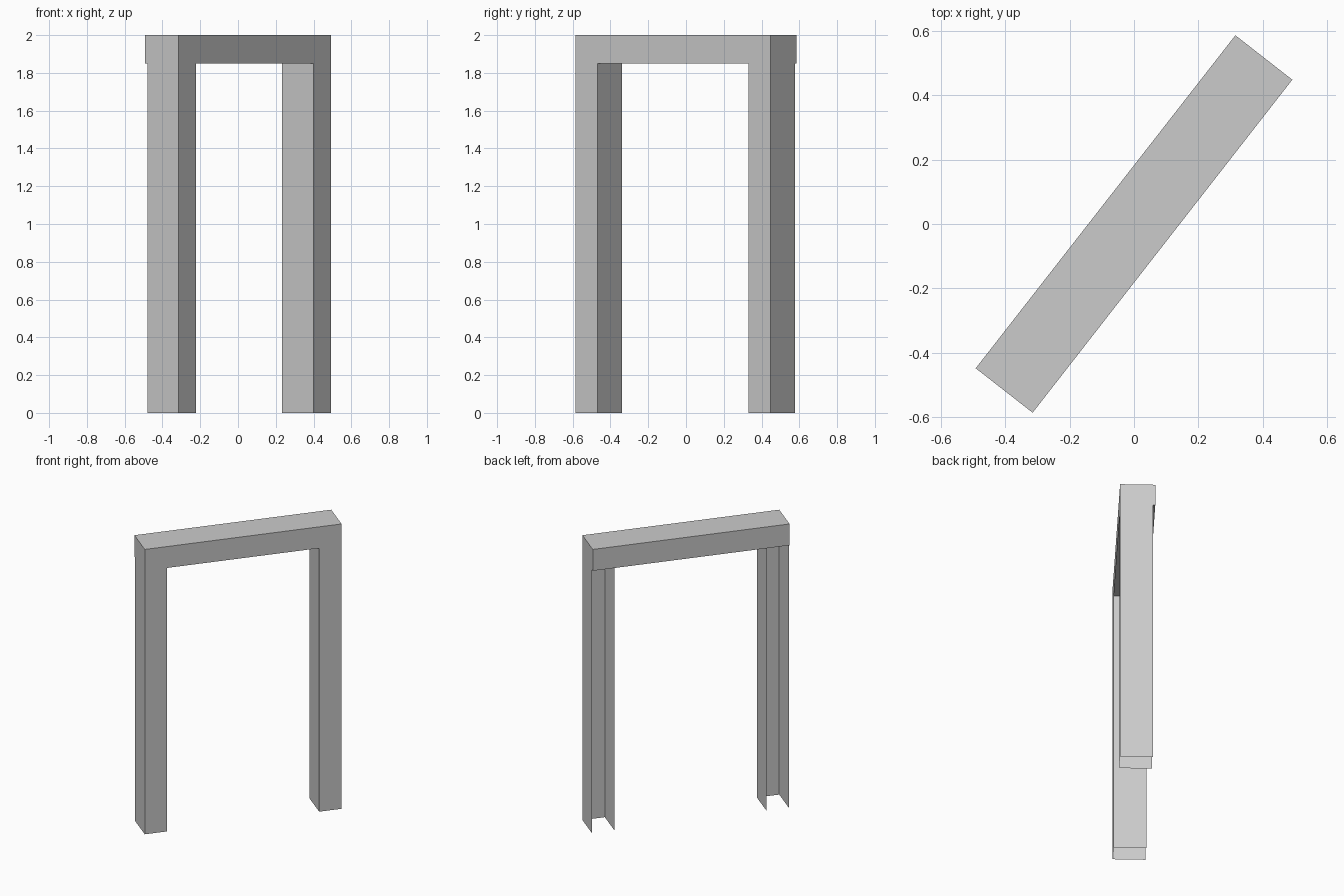
import bpy, bmesh, math
from mathutils import Matrix

if "Cube" in bpy.data.objects:
    bpy.data.objects.remove(bpy.data.objects["Cube"])

L, D = 0.655, 0.112            # half length and half depth of the frame
POST_W, POST_BACK = 0.149, 0.098
H, LINTEL_Z = 2.0, 1.85
TURN = Matrix.Rotation(math.radians(52.05), 4, 'Z')


def finish(name, bm):
    me = bpy.data.meshes.new(name)
    bm.to_mesh(me)
    bm.free()
    ob = bpy.data.objects.new(name, me)
    ob.matrix_world = TURN
    bpy.context.collection.objects.link(ob)
    return ob


# lintel: closed box across the top
bm = bmesh.new()
bmesh.ops.create_cube(bm, size=1)
bmesh.ops.scale(bm, vec=(2 * L, 2 * D, H - LINTEL_Z), verts=bm.verts)
bmesh.ops.translate(bm, vec=(0, 0, (H + LINTEL_Z) / 2), verts=bm.verts)
finish("lintel", bm)


# posts: thin sheet channels, open at the back and the bottom
def post(name, side):
    bm = bmesh.new()
    profile = [(L, POST_BACK), (L, -D), (L - POST_W, -D), (L - POST_W, POST_BACK)]
    lo = [bm.verts.new((side * x, y, 0)) for x, y in profile]
    hi = [bm.verts.new((side * x, y, LINTEL_Z)) for x, y in profile]
    for i in range(3):
        face = [lo[i], hi[i], hi[i + 1], lo[i + 1]]
        bm.faces.new(face if side > 0 else face[::-1])
    finish(name, bm)


post("left_post", -1)
post("right_post", 1)
